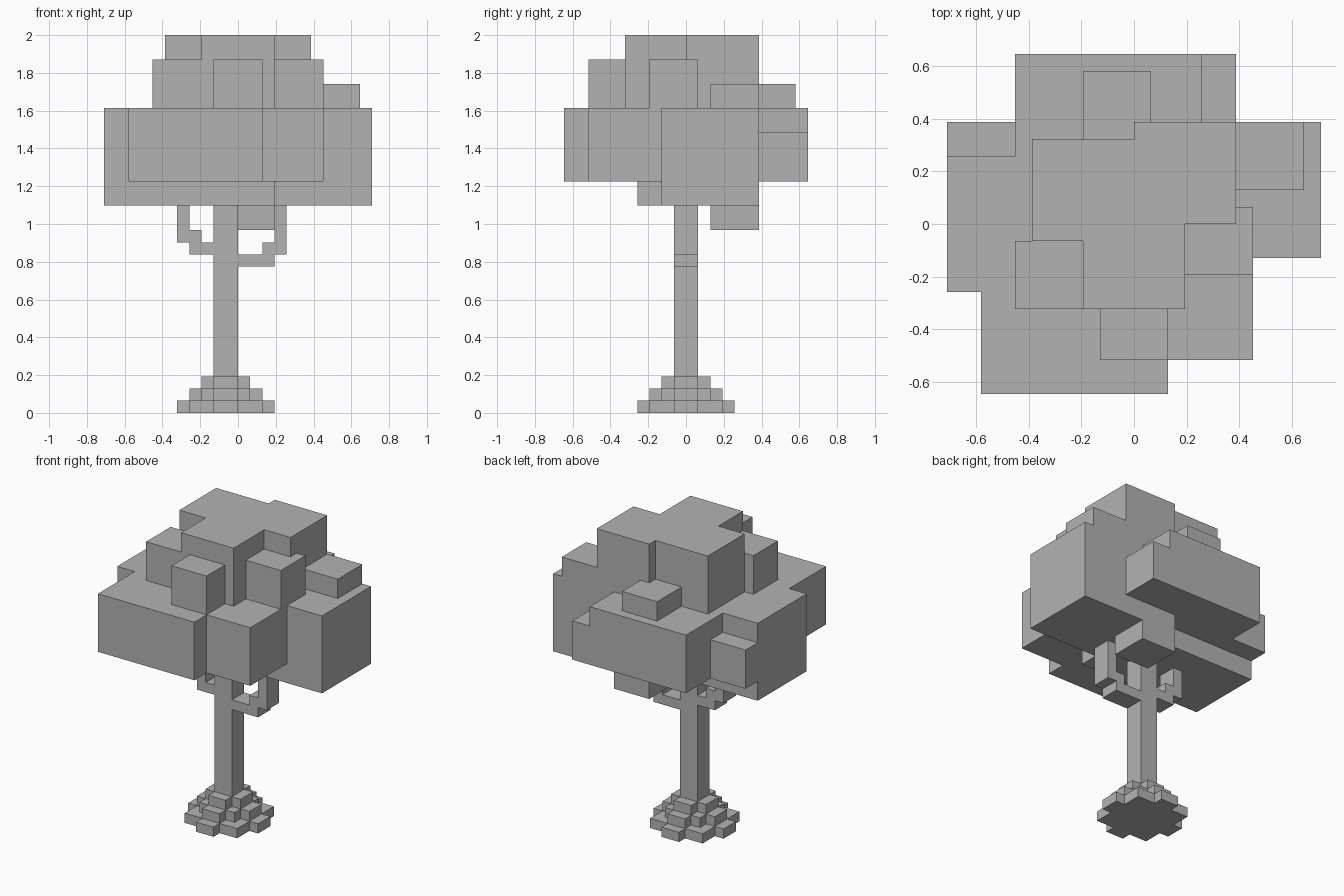
import bpy
import bmesh
from mathutils import Vector

cube = bpy.data.objects.get("Cube")
if cube:
    bpy.data.objects.remove(cube, do_unlink=True)

UNIT = 2 / 31  # one block of the grid the tree is built on


def make_material(name, colour):
    mat = bpy.data.materials.new(name)
    mat.use_nodes = True
    mat.diffuse_color = colour
    mat.node_tree.nodes["Principled BSDF"].inputs["Base Color"].default_value = colour
    return mat


grey = make_material("plain_grey", (0.45, 0.45, 0.45, 1))


def blocks(name, *ranges):
    """One object made of boxes, each with x, y and z ranges in grid units."""
    bm = bmesh.new()
    for x, y, z in ranges:
        low = Vector((x[0], y[0], z[0])) * UNIT
        high = Vector((x[1], y[1], z[1])) * UNIT
        verts = bmesh.ops.create_cube(bm, size=1)["verts"]
        bmesh.ops.scale(bm, vec=high - low, verts=verts)
        bmesh.ops.translate(bm, vec=(low + high) / 2, verts=verts)
    mesh = bpy.data.meshes.new(name)
    bm.to_mesh(mesh)
    bm.free()
    mesh.materials.append(grey)
    obj = bpy.data.objects.new(name, mesh)
    bpy.context.collection.objects.link(obj)
    return obj


# Trunk and the two stepped branches
depth = (-1, 1)
blocks("trunk", ((-2, 0), depth, (0, 18)))
blocks("left_branch",
       ((0, 3), depth, (12, 13)),
       ((2, 4), depth, (13, 14)),
       ((3, 4), depth, (14, 17)))
blocks("right_branch",
       ((-4, -2), depth, (13, 14)),
       ((-5, -3), depth, (14, 15)),
       ((-5, -4), depth, (15, 17)))

# Stepped round layers of the root mound, from half widths along x and y
layers = {
    "lower_mound": ((1, 4), (3, 3), (4, 1)),
    "middle_mound": ((1, 3), (2, 2), (3, 1)),
    "upper_mound": ((1, 2), (2, 1)),
}
for level, (name, halves) in enumerate(layers.items()):
    blocks(name, *[((-1 - a, a - 1), (-b, b), (level, level + 1)) for a, b in halves])

# Wide lower foliage
deep, shallow = (17, 25), (19, 25)
blocks("right_foliage", ((-11, 3), (-4, 4), deep))
blocks("left_foliage", ((3, 11), (-2, 6), deep))
blocks("front_foliage",
       ((-9, 2), (-10, 0), shallow),
       ((2, 7), (-8, 0), shallow))
blocks("back_foliage", ((-7, 4), (0, 10), shallow))
blocks("back_foliage_steps",
       ((4, 6), (4, 10), (19, 23)),
       ((-11, -7), (4, 6), (19, 23)))
blocks("hanging_foliage", ((0, 4), (2, 6), (15, 19)))

# Tall crown in the middle
crown = (25, 31)
blocks("crown",
       ((-3, 3), (-5, 4), crown),
       ((-6, 0), (-1, 5), crown),
       ((0, 6), (0, 6), crown))

# Small lumps around the crown
tall, low = (25, 29), (25, 27)
blocks("front_lump", ((-2, 2), (-8, -5), tall))
blocks("right_lump", ((-7, -3), (-5, -1), tall))
blocks("left_lump", ((3, 7), (-3, 1), tall))
blocks("outer_left_lump", ((6, 10), (2, 6), low))
blocks("back_lump", ((-3, 1), (5, 9), low))
